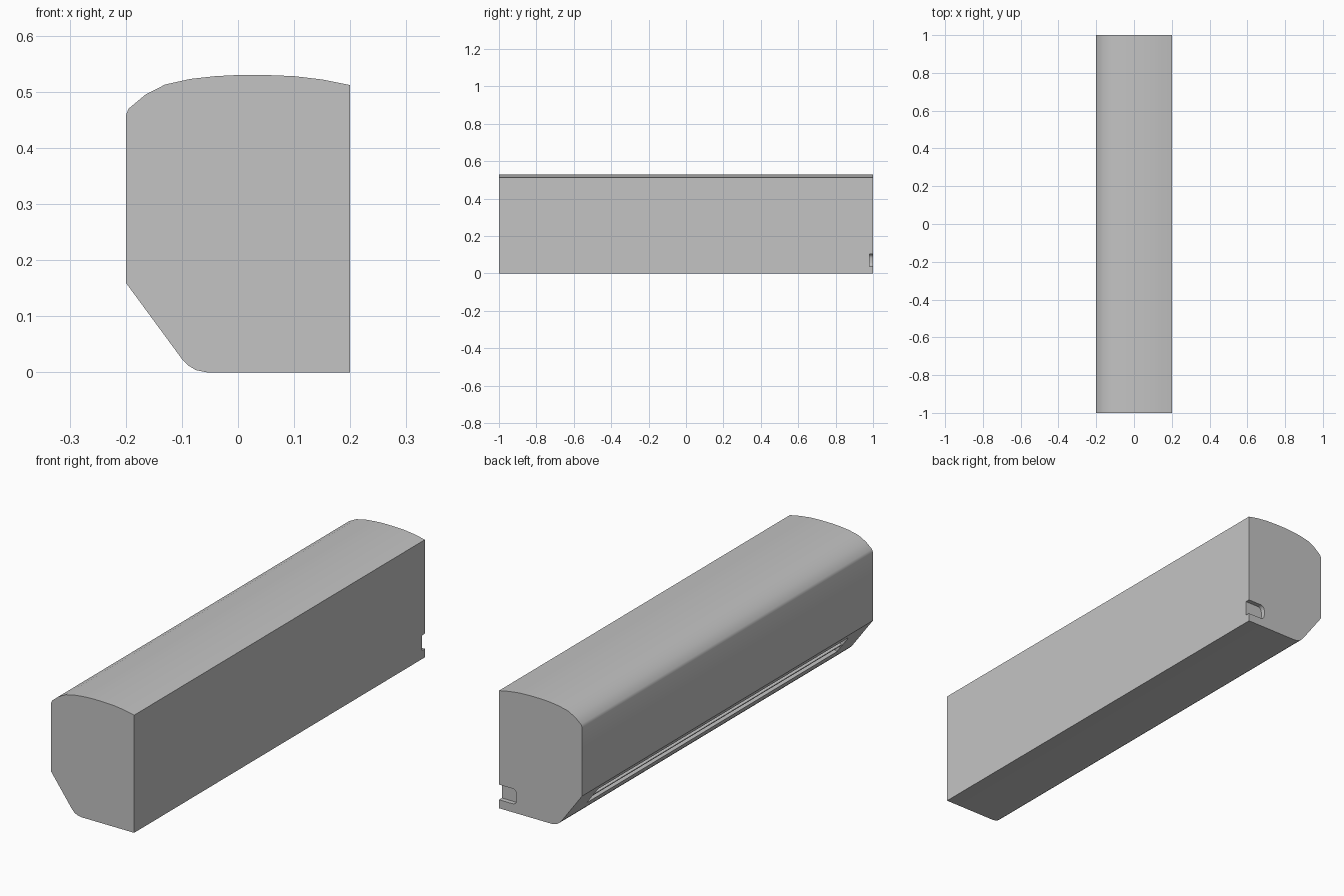
import bpy, bmesh, math
from mathutils import Vector

cube = bpy.data.objects.get("Cube")
if cube:
    bpy.data.objects.remove(cube, do_unlink=True)

GREY = (0.55, 0.55, 0.55, 1.0)
grey = bpy.data.materials.new("plain grey")
grey.use_nodes = True
grey.diffuse_color = GREY
grey.node_tree.nodes["Principled BSDF"].inputs["Base Color"].default_value = GREY


def extrude(name, profile, y0, y1):
    """Closed solid with an x-z profile running from y0 to y1."""
    bm = bmesh.new()
    face = bm.faces.new([bm.verts.new((x, y0, z)) for x, z in profile])
    moved = bmesh.ops.extrude_face_region(bm, geom=[face])["geom"]
    verts = [v for v in moved if isinstance(v, bmesh.types.BMVert)]
    bmesh.ops.translate(bm, verts=verts, vec=(0, y1 - y0, 0))
    bmesh.ops.recalc_face_normals(bm, faces=bm.faces)
    mesh = bpy.data.meshes.new(name)
    bm.to_mesh(mesh)
    bm.free()
    mesh.materials.append(grey)
    obj = bpy.data.objects.new(name, mesh)
    bpy.context.collection.objects.link(obj)
    return obj


def activate(obj):
    bpy.ops.object.select_all(action='DESELECT')
    obj.select_set(True)
    bpy.context.view_layer.objects.active = obj


def cut(target, cutter):
    mod = target.modifiers.new("cut", 'BOOLEAN')
    mod.operation = 'DIFFERENCE'
    mod.solver = 'EXACT'
    mod.object = cutter
    activate(target)
    bpy.ops.object.modifier_apply(modifier=mod.name)
    bpy.data.objects.remove(cutter, do_unlink=True)


def plate(a, b, thickness):
    """Four-point profile of a thin plate between two x-z points."""
    a, b = Vector(a), Vector(b)
    side = (b - a).orthogonal().normalized() * thickness / 2
    return [a + side, b + side, b - side, a - side]


# Main casing: flat back, domed top, chamfered lower front
casing = extrude("casing", [
    (0.2, 0), (0.2, 0.512), (0.15, 0.522), (0.1, 0.528), (0.05, 0.53),
    (0, 0.53), (-0.04, 0.528), (-0.085, 0.523), (-0.13, 0.513),
    (-0.165, 0.495), (-0.195, 0.47), (-0.2, 0.458), (-0.2, 0.16),
    (-0.1, 0.024), (-0.088, 0.012), (-0.075, 0.004), (-0.055, 0)], -1, 1)

# Air outlet recess along the chamfer
cut(casing, extrude("outlet_cutter", [
    (-0.165, 0.028), (-0.125, 0.058), (-0.07, 0.085), (-0.08, 0.12),
    (-0.12, 0.15), (-0.18, 0.133), (-0.22, 0.103)], -0.86, 0.86))

# Pipe notch at one end, open to the back wall, rounded inside
notch = [(0.25, 0.037), (0.25, 0.103)]
for z, start in ((0.083, 90), (0.057, 180)):
    for step in range(5):
        a = math.radians(start + step * 22.5)
        notch.append((0.135 + 0.02 * math.cos(a), z + 0.02 * math.sin(a)))
cut(casing, extrude("notch_cutter", notch, 0.98, 1.05))

activate(casing)
bpy.ops.object.shade_smooth_by_angle(angle=math.radians(28))

# Long louvre in the outlet
extrude("outlet_louvre", plate((-0.146, 0.092), (-0.105, 0.108), 0.006), -0.86, 0.86)

# Row of guide fins under the upper lip
fins = extrude("guide_fins", [(-0.16, 0.125), (-0.115, 0.112), (-0.09, 0.13),
                              (-0.118, 0.152), (-0.16, 0.14)], -0.84, -0.835)
row = fins.modifiers.new("row", 'ARRAY')
row.count = 56
row.use_relative_offset = False
row.use_constant_offset = True
row.constant_offset_displace = (0, 0.0304, 0)
